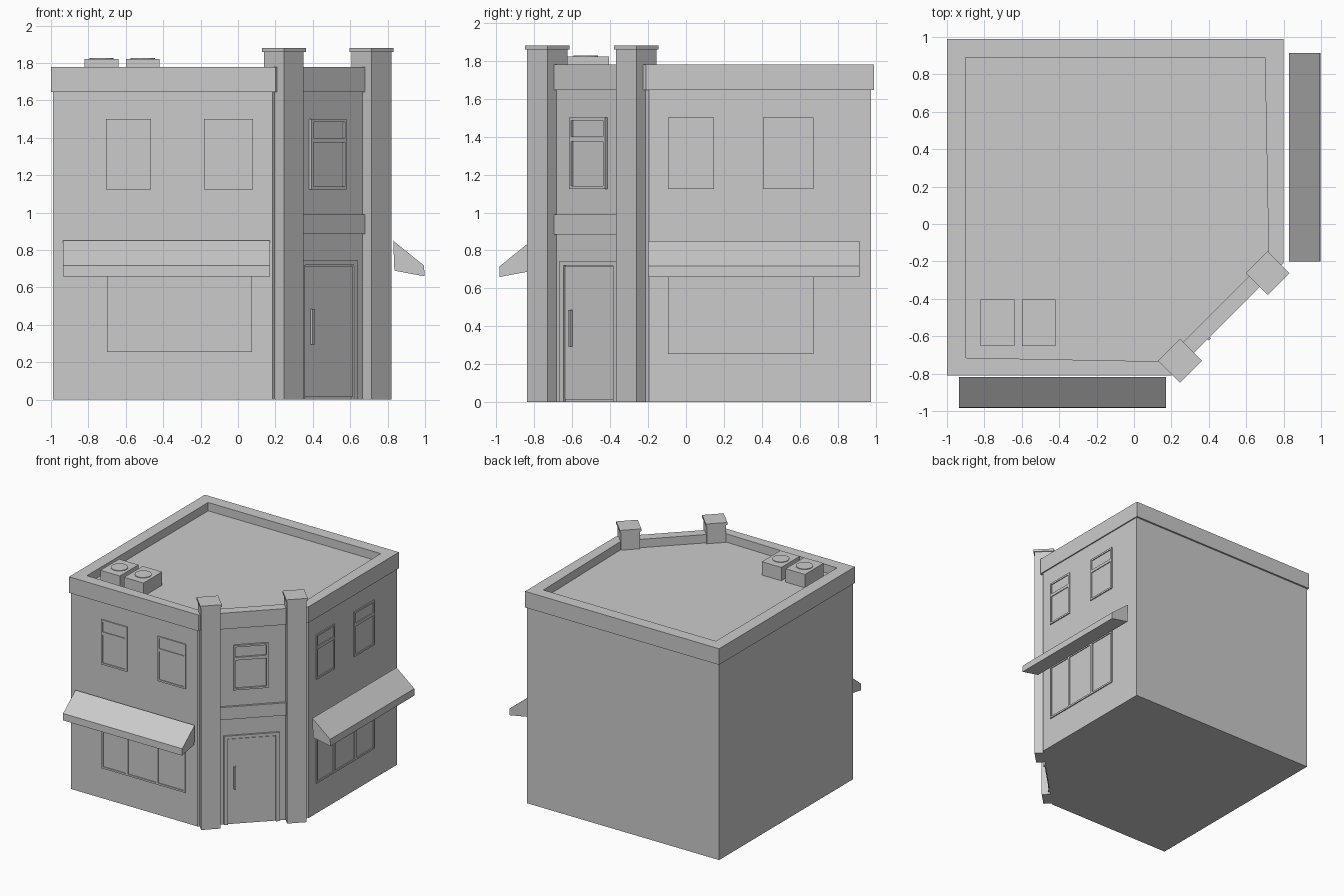
import bpy, bmesh, math
from mathutils import Matrix, Vector

if "Cube" in bpy.data.objects:
    bpy.data.objects.remove(bpy.data.objects["Cube"])

I = Matrix.Identity(4)


def finish(name, bm, m=I):
    bmesh.ops.recalc_face_normals(bm, faces=bm.faces)
    me = bpy.data.meshes.new(name)
    bm.to_mesh(me)
    bm.free()
    ob = bpy.data.objects.new(name, me)
    ob.matrix_world = m
    bpy.context.collection.objects.link(ob)
    return ob


def boxes(name, specs, m=I):
    """One object made of boxes (x0, x1, y0, y1, z0, z1)."""
    bm = bmesh.new()
    for x0, x1, y0, y1, z0, z1 in specs:
        t = Matrix.Translation(((x0 + x1) / 2, (y0 + y1) / 2, (z0 + z1) / 2))
        s = Matrix.Diagonal((x1 - x0, y1 - y0, z1 - z0, 1))
        bmesh.ops.create_cube(bm, size=1, matrix=t @ s)
    return finish(name, bm, m)


def loft(name, rings, m=I):
    """Closed solid through rings of equal point count."""
    bm = bmesh.new()
    vs = [[bm.verts.new(p) for p in r] for r in rings]
    n = len(vs[0])
    for a, b in zip(vs, vs[1:]):
        for i in range(n):
            j = (i + 1) % n
            bm.faces.new((a[i], a[j], b[j], b[i]))
    bm.faces.new(vs[0])
    bm.faces.new(vs[-1])
    return finish(name, bm, m)


def at(poly, z):
    return [(x, y, z) for x, y in poly]


def facade(x, y, deg):
    """Local x runs along the wall, local -y points outward."""
    return Matrix.Translation((x, y, 0)) @ Matrix.Rotation(math.radians(deg), 4, 'Z')


FRONT = facade(0, -0.80, 0)
RIGHT = facade(0.79, 0, 90)
CORNER = facade(0.4845, -0.5005, 45)


def window(name, m, x0, x1, z0, z1, vbars=(), hbars=(), out=0.009, t=0.015):
    """Frame with dividers around a pane set slightly back."""
    specs = [(x0, x0 + t, -out, 0.01, z0, z1), (x1 - t, x1, -out, 0.01, z0, z1)]
    specs += [(x0 + t, x1 - t, -out, 0.01, a, b)
              for a, b in [(z0, z0 + t), (z1 - t, z1), *hbars]]
    specs += [(a, b, -out, 0.01, z0 + t, z1 - t) for a, b in vbars]
    boxes(name + "_frame", specs, m)
    boxes(name + "_pane", [(x0 + t, x1 - t, -0.002, 0.01, z0 + t, z1 - t)], m)


# Walls with a chamfered corner
walls = [(-0.99, -0.80), (0.185, -0.80), (0.79, -0.195), (0.79, 0.975), (-0.99, 0.975)]
loft("walls", [at(walls, 0), at(walls, 1.66)])

# Overhanging parapet with sunken flat roof
outer = [(-1, -0.81), (0.20, -0.81), (0.80, -0.21), (0.80, 0.99), (-1, 0.99)]
inner = [(-0.90, -0.715), (0.16, -0.735), (0.72, -0.175), (0.70, 0.89), (-0.90, 0.89)]
loft("parapet_and_roof", [at(outer, 1.645), at(outer, 1.78), at(inner, 1.78), at(inner, 1.71)])

# Corner pilasters with caps
for side, (x, y) in {"left": (0.245, -0.731), "right": (0.714, -0.262)}.items():
    boxes(side + "_pilaster", [(-0.075, 0.075, -0.075, 0.075, 0, 1.86),
                               (-0.083, 0.083, -0.083, 0.083, 1.86, 1.88)], facade(x, y, 45))

# Band above the door
boxes("corner_band", [(-0.27, 0.27, -0.018, 0.01, 0.885, 0.99)], CORNER)

# Upper windows
for i, (m, x0, x1, out) in enumerate([
        (FRONT, -0.705, -0.465, 0.009), (FRONT, -0.182, 0.08, 0.009),
        (RIGHT, -0.095, 0.147, 0.009), (RIGHT, 0.405, 0.673, 0.009),
        (CORNER, -0.147, 0.121, 0.016)]):
    window(f"upper_window_{i + 1}", m, x0, x1, 1.125, 1.5, hbars=[(1.375, 1.40)], out=out)

# Shop windows
window("front_shop_window", FRONT, -0.70, 0.075, 0.255, 0.73,
       vbars=[(-0.475, -0.455), (-0.195, -0.175)])
window("right_shop_window", RIGHT, -0.095, 0.673, 0.255, 0.73,
       vbars=[(0.128, 0.148), (0.405, 0.43)])

# Door, frame and handle
boxes("door_frame", [(-0.222, -0.192, -0.014, 0.01, 0, 0.745),
                     (0.178, 0.208, -0.014, 0.01, 0, 0.745),
                     (-0.192, 0.178, -0.014, 0.01, 0.72, 0.745)], CORNER)
boxes("door", [(-0.185, 0.171, -0.008, 0.01, 0.015, 0.715)], CORNER)
boxes("door_handle", [(-0.146, -0.130, -0.026, -0.006, 0.295, 0.485)], CORNER)

# Awnings, built from one side profile (outward distance, height)
profile = [(0.0, 0.85), (0.165, 0.717), (0.167, 0.66), (0.006, 0.69)]
for name, m, x0, x1 in [("front_awning", facade(0, -0.817, 0), -0.935, 0.17),
                        ("right_awning", facade(0.83, 0, 90), -0.20, 0.915)]:
    loft(name, [[(x, -d, z) for d, z in profile] for x in (x0, x1)], m)

# Rooftop units with fan discs
for i, x in enumerate((-0.73, -0.51)):
    boxes(f"roof_unit_{i + 1}", [(x - 0.09, x + 0.09, -0.652, -0.405, 1.70, 1.822)])
    bm = bmesh.new()
    bmesh.ops.create_cone(bm, cap_ends=True, segments=16, radius1=0.065, radius2=0.065,
                          depth=0.01, matrix=Matrix.Translation((x, -0.528, 1.822)))
    finish(f"roof_unit_fan_{i + 1}", bm)
